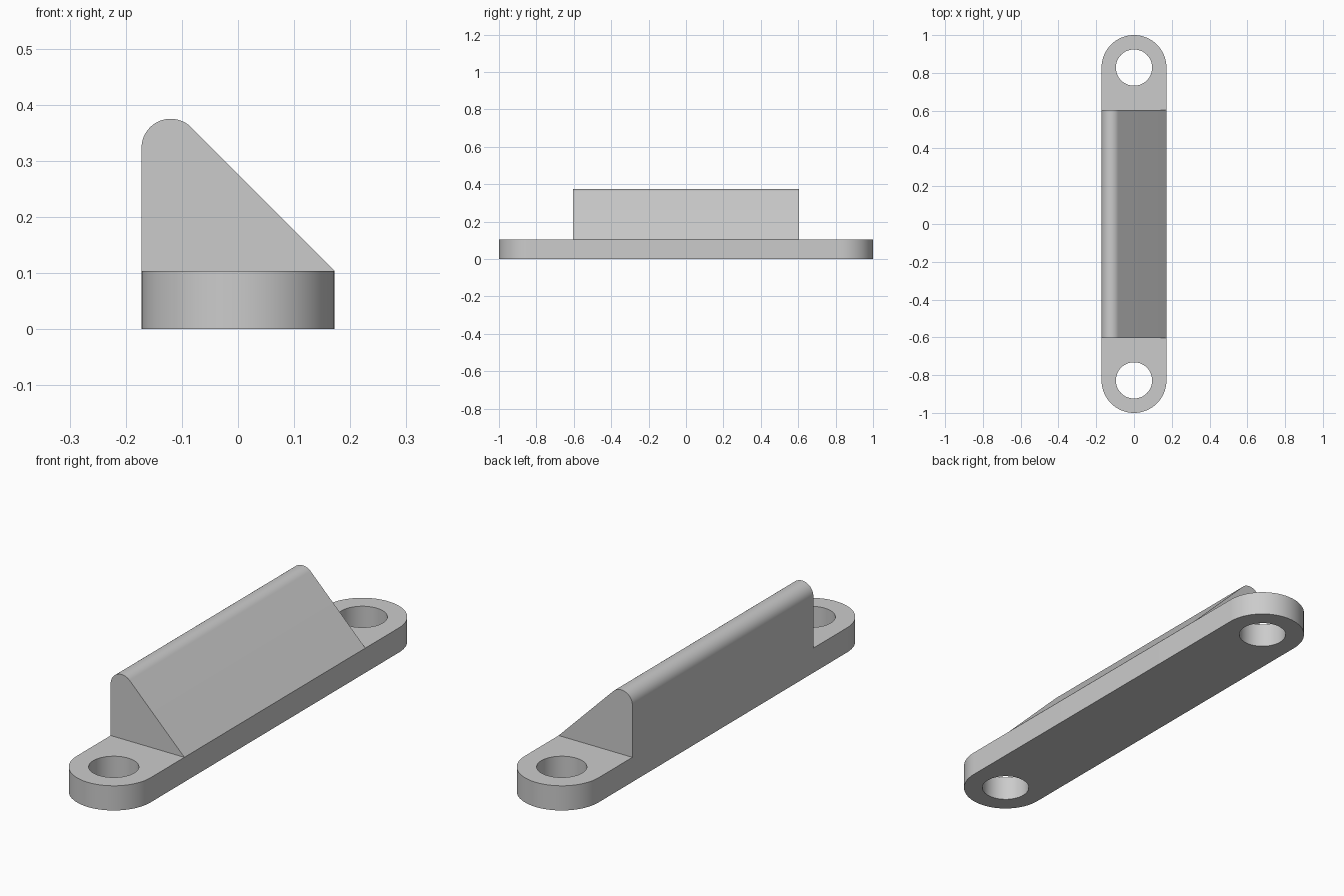
import bpy, bmesh, math
from mathutils import Vector, Matrix

if "Cube" in bpy.data.objects:
    bpy.data.objects.remove(bpy.data.objects["Cube"], do_unlink=True)

HALF_W = 0.172      # half width of the plate
PLATE = 0.104       # plate thickness
HOLE_Y = 0.828      # hole and end-arc centre
HOLE_R = 0.096
WEDGE_Y = 0.603     # half length of the wedge
TOP = 0.375
NOSE_R = 0.052      # rounding of the ridge

grey = bpy.data.materials.new("plain grey")
grey.use_nodes = True
colour = (0.6, 0.6, 0.6, 1)
grey.diffuse_color = colour
grey.node_tree.nodes["Principled BSDF"].inputs["Base Color"].default_value = colour


def arc(cx, cy, r, start, end, steps):
    """Points on an arc, angles in degrees."""
    angles = [math.radians(start + (end - start) * i / steps) for i in range(steps + 1)]
    return [(cx + r * math.cos(a), cy + r * math.sin(a)) for a in angles]


def extruded(name, loops, depth, matrix):
    """Fill the outline (later loops are holes), extrude along z, then place it."""
    bm = bmesh.new()
    edges = []
    for loop in loops:
        vs = [bm.verts.new((x, y, 0)) for x, y in loop]
        edges += [bm.edges.new((v, vs[i - 1])) for i, v in enumerate(vs)]
    bmesh.ops.triangle_fill(bm, use_beauty=True, edges=edges)
    ext = bmesh.ops.extrude_face_region(bm, geom=bm.faces[:], use_keep_orig=True)
    moved = [g for g in ext["geom"] if isinstance(g, bmesh.types.BMVert)]
    bmesh.ops.translate(bm, vec=Vector((0, 0, depth)), verts=moved)
    bmesh.ops.transform(bm, matrix=matrix, verts=bm.verts[:])
    bmesh.ops.recalc_face_normals(bm, faces=bm.faces[:])
    mesh = bpy.data.meshes.new(name)
    bm.to_mesh(mesh)
    bm.free()
    mesh.materials.append(grey)
    obj = bpy.data.objects.new(name, mesh)
    bpy.context.collection.objects.link(obj)
    bpy.ops.object.select_all(action="DESELECT")
    obj.select_set(True)
    bpy.context.view_layer.objects.active = obj
    bpy.ops.object.shade_smooth_by_angle(angle=math.radians(30))
    return obj


# Mounting plate with round ends and two screw holes
outline = arc(0, HOLE_Y, HALF_W, 0, 180, 32) + arc(0, -HOLE_Y, HALF_W, 180, 360, 32)
holes = [arc(0, s * HOLE_Y, HOLE_R, 0, 360, 48)[:-1] for s in (-1, 1)]
extruded("mounting_plate", [outline] + holes, PLATE, Matrix())

# Wedge with an upright back, a rounded ridge and a sloping face
ridge = arc(NOSE_R - HALF_W, TOP - NOSE_R, NOSE_R, 45, 180, 24)
profile = [(-HALF_W, PLATE), (HALF_W, PLATE)] + ridge
upright = Matrix.Translation((0, WEDGE_Y, 0)) @ Matrix.Rotation(math.pi / 2, 4, "X")
extruded("wedge_block", [profile], 2 * WEDGE_Y, upright)
